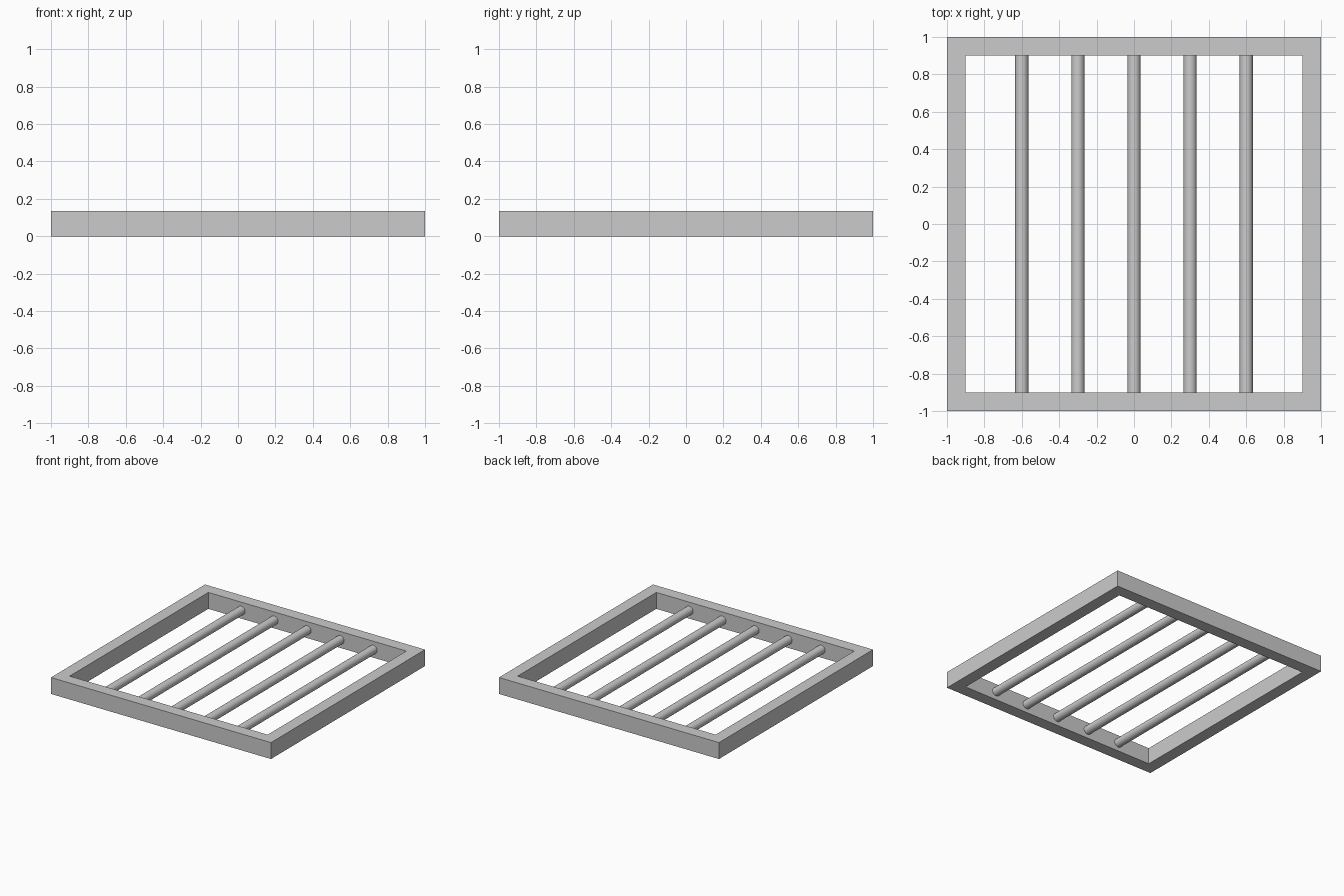
import bpy, bmesh, math

if "Cube" in bpy.data.objects:
    bpy.data.objects.remove(bpy.data.objects["Cube"])

HEIGHT = 0.135
OUTER, INNER = 1.0, 0.9
BAR_RADIUS = 0.035


def square_frame(name):
    # Rectangular section swept around the four mitred corners
    bm = bmesh.new()
    section = [(OUTER, 0), (OUTER, HEIGHT), (INNER, HEIGHT), (INNER, 0)]
    corners = [(1, -1), (1, 1), (-1, 1), (-1, -1)]
    rings = [[bm.verts.new((cx * r, cy * r, z)) for r, z in section]
             for cx, cy in corners]
    for i in range(4):
        a, b = rings[i], rings[(i + 1) % 4]
        for j in range(4):
            k = (j + 1) % 4
            bm.faces.new((a[j], b[j], b[k], a[k]))
    bmesh.ops.recalc_face_normals(bm, faces=bm.faces)
    mesh = bpy.data.meshes.new(name)
    bm.to_mesh(mesh)
    bm.free()
    obj = bpy.data.objects.new(name, mesh)
    bpy.context.collection.objects.link(obj)


def round_bar(name, x):
    # Ends sit just inside the frame rails
    bpy.ops.mesh.primitive_cylinder_add(
        vertices=32, radius=BAR_RADIUS, depth=2 * INNER + 0.01,
        location=(x, 0, HEIGHT / 2), rotation=(math.pi / 2, 0, 0))
    bpy.context.object.name = name
    bpy.ops.object.shade_smooth_by_angle(angle=math.radians(30))


# Outer frame
square_frame("frame")

# Five evenly spaced bars running front to back
for i in range(5):
    round_bar(f"bar_{i + 1}", (i - 2) * 0.3)
